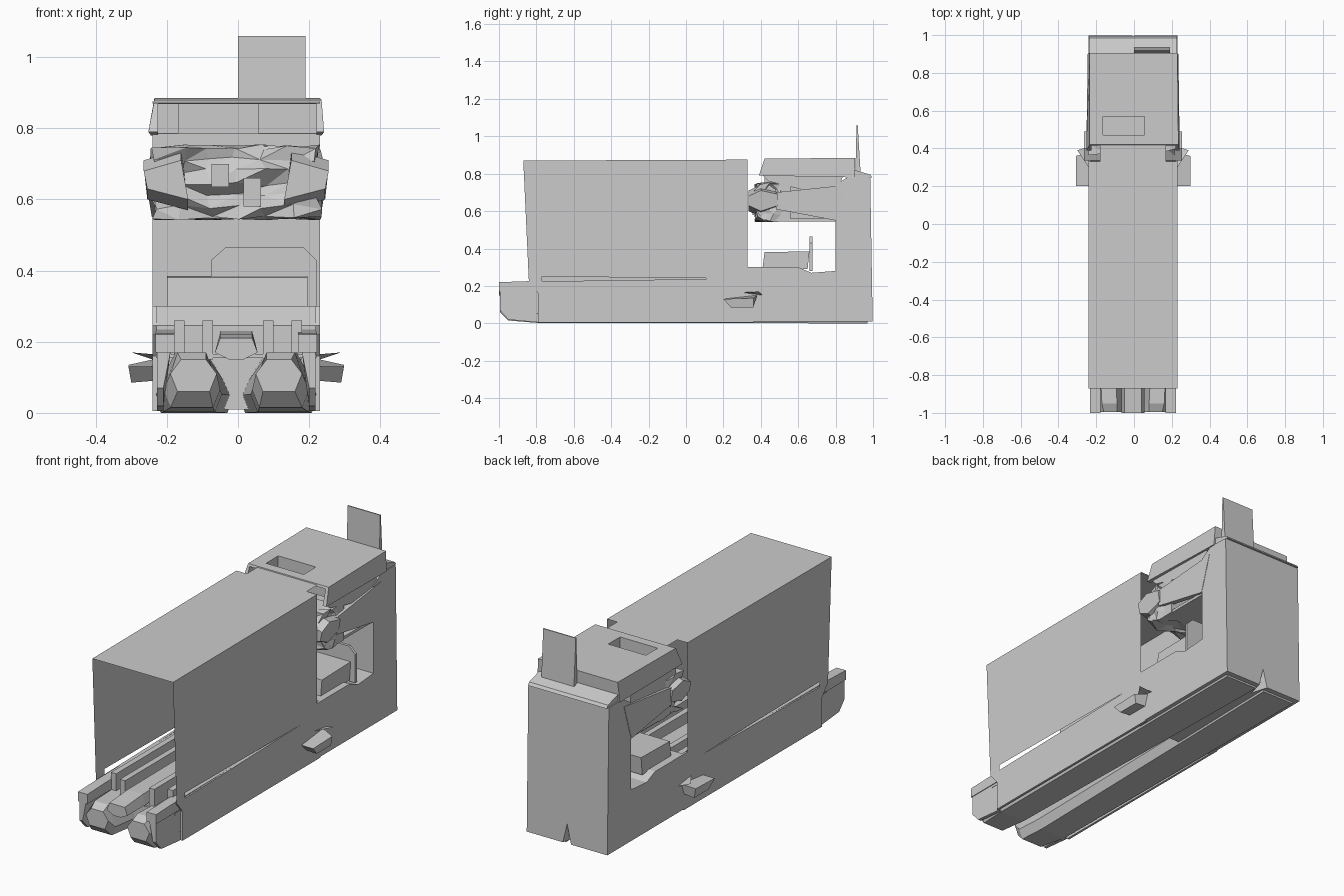
import bpy, bmesh, random
from mathutils import Vector

random.seed(4)
cube = bpy.data.objects.get("Cube")
if cube:
    bpy.data.objects.remove(cube, do_unlink=True)

grey = bpy.data.materials.new("plain_grey")
grey.use_nodes = True
tone = (0.6, 0.6, 0.6, 1)
grey.diffuse_color = tone
grey.node_tree.nodes["Principled BSDF"].inputs["Base Color"].default_value = tone

LEFT, RIGHT = 0.23, -0.24
SIDES = (("right", RIGHT, -1), ("left", LEFT, 1))


def mesh(name, verts, faces, solid=True):
    me = bpy.data.meshes.new(name)
    me.from_pydata(verts, [], faces)
    if solid:
        bm = bmesh.new()
        bm.from_mesh(me)
        bmesh.ops.recalc_face_normals(bm, faces=bm.faces)
        bm.to_mesh(me)
        bm.free()
    me.materials.append(grey)
    ob = bpy.data.objects.new(name, me)
    bpy.context.collection.objects.link(ob)
    return ob


def loft(name, rings, caps=True):
    """Skin a row of matching cross-sections."""
    n = len(rings[0])
    verts = [v for r in rings for v in r]
    faces = [(k * n + i, k * n + (i + 1) % n, (k + 1) * n + (i + 1) % n, (k + 1) * n + i)
             for k in range(len(rings) - 1) for i in range(n)]
    if caps:
        faces += [tuple(range(n)), tuple(range(len(verts) - n, len(verts)))]
    return mesh(name, verts, faces)


def prism(name, outline, x0, x1):
    """Extrude a (y, z) outline across x."""
    return loft(name, [[(x, y, z) for y, z in outline] for x in (x0, x1)])


def box(name, x0, x1, y0, y1, z0, z1):
    return prism(name, [(y0, z0), (y1, z0), (y1, z1), (y0, z1)], x0, x1)


def panel(name, verts):
    return mesh(name, verts, [tuple(range(len(verts)))], False)


def cut(ob, cutter):
    cutter.hide_render = True
    cutter.hide_viewport = True
    mod = ob.modifiers.new("cut", "BOOLEAN")
    mod.operation = "DIFFERENCE"
    mod.solver = "EXACT"
    mod.object = cutter


# Cargo cover: thin roof and walls, open at both ends and below
panel("cover_roof", [(RIGHT, -0.87, 0.87), (LEFT, -0.87, 0.87), (LEFT, 0.33, 0.875), (0.17, 0.33, 0.875),
                     (0.17, 0.43, 0.875), (-0.18, 0.43, 0.875), (-0.18, 0.33, 0.875), (RIGHT, 0.33, 0.875)])
wall = [(-0.87, 0.87), (-0.84, 0.22), (-0.77, 0.22), (-0.77, 0.25), (0.2, 0.24), (0.33, 0.24), (0.33, 0.875)]
for side, x, s in SIDES:
    panel("cover_wall_" + side, [(x, y, z) for y, z in wall])

# Chassis sides
skirt = [(-0.79, 0.005), (0.36, 0.005), (0.36, 0.3), (0.33, 0.3), (0.3, 0.245), (0.2, 0.24), (-0.84, 0.22), (-0.79, 0.16)]
for side, x, s in SIDES:
    prism("chassis_side_" + side, skirt, x, x - s * 0.012)


# Lower rails with chamfered noses, spreading toward the rear
def rail_ring(s, y, inner, outer, low, high, crown):
    mid = (inner + outer) / 2
    pts = [(inner + 0.02, low), (outer - 0.02, low), (outer, low + 0.05),
           (mid + crown, high), (mid - crown, high), (inner, low + 0.05)]
    return [(s * x - 0.005, y, z) for x, z in pts]


for side, x, s in SIDES:
    loft("lower_rail_" + side, [
        rail_ring(s, -0.995, 0.055, 0.185, 0.06, 0.15, 0.035),
        rail_ring(s, -0.95, 0.045, 0.205, 0.015, 0.17, 0.04),
        rail_ring(s, -0.79, 0.04, 0.225, 0.002, 0.17, 0.04),
        rail_ring(s, 0.97, 0.005, 0.232, 0.0, 0.17, 0.04)])
    # Outer deck bars and narrow ribs on the rails
    prism("deck_bar_" + side, [(-1, 0.17), (0.32, 0.17), (0.32, 0.235), (-0.85, 0.225), (-1, 0.22)],
          x - s * 0.008, x - s * 0.062)
    box("deck_rib_" + side, s * 0.07, s * 0.1, -0.84, 0.32, 0.15, 0.26)
    box("inner_rib_" + side, s * 0.15, s * 0.18, -0.8, 0.32, 0.15, 0.26)
    # Outer nose cheeks
    loft("nose_cheek_" + side, [
        [(x - s * a, y, z) for a, z in ((0.012, 0.17), (0.05, 0.17), (0.03, low), (0.012, low))]
        for y, low in ((-0.995, 0.07), (-0.95, 0.02), (-0.79, 0.005))])

# Centre deck bar with a stepped top
loft("centre_deck_bar", [[(x - 0.005, y, z) for x, z in
      ((-0.06, 0.17), (-0.02, 0.15), (0.02, 0.15), (0.06, 0.17), (0.045, top), (-0.045, top))]
     for y, top in ((-1, 0.21), (-0.85, 0.222), (0.32, 0.23))])
box("deck_floor", RIGHT + 0.01, LEFT - 0.01, -0.84, 0.36, 0.155, 0.165)

# Cab body: floor, rear block and side opening in one profile
body = [(0.3, 0.01), (0.998, 0.01), (0.985, 0.78), (0.87, 0.785), (0.8, 0.74),
        (0.8, 0.28), (0.67, 0.27), (0.6, 0.3), (0.36, 0.3), (0.3, 0.245)]
cab = prism("cab_body", body, RIGHT, LEFT)
notch = loft("rear_notch_cutter", [[(-0.045, 1.03, -0.02), (0.035, 1.03, -0.02), (-0.005, 1.03, 0.15)],
                                   [(-0.007, 0.9, -0.02), (-0.003, 0.9, -0.02), (-0.005, 0.9, 0.01)]])
cut(cab, notch)

# Cab roof shell with folded sides, sloping rear and a hatch well
roof = loft("cab_roof", [
    [(RIGHT + 0.005, 0.42, 0.88), (LEFT + 0.005, 0.42, 0.88), (LEFT, 0.905, 0.885), (RIGHT + 0.005, 0.905, 0.885)],
    [(RIGHT - 0.012, 0.39, 0.79), (LEFT + 0.012, 0.39, 0.79), (LEFT + 0.005, 0.9, 0.78), (RIGHT - 0.005, 0.9, 0.78)]])
cut(roof, box("hatch_cutter", -0.165, 0.055, 0.47, 0.57, 0.8, 0.95))
hollow = box("roof_hollow_cutter", -0.225, 0.22, 0.3, 0.88, 0.7, 0.868)
cut(roof, hollow)
box("hatch_well_floor", -0.165, 0.055, 0.47, 0.57, 0.785, 0.79)
for name, dims in (("front", (-0.165, 0.055, 0.467, 0.47)), ("rear", (-0.165, 0.055, 0.57, 0.573)),
                   ("right", (-0.168, -0.165, 0.47, 0.57)), ("left", (0.055, 0.058, 0.47, 0.57))):
    box("hatch_well_" + name, *dims, 0.785, 0.875)
prism("rear_roof_lip", [(0.88, 0.78), (0.995, 0.78), (0.985, 0.795), (0.9, 0.82)], -0.235, 0.225)
prism("raised_flap", [(0.905, 0.78), (0.935, 0.78), (0.918, 1.06), (0.912, 1.06)], 0.0, 0.19)

# Upper side panels beside the opening; the left one stops higher
panel("upper_panel_right", [(RIGHT + 0.005, y, z) for y, z in
      ((0.42, 0.8), (0.42, 0.62), (0.47, 0.55), (0.8, 0.55), (0.8, 0.78))])
panel("upper_panel_left", [(LEFT - 0.005, y, z) for y, z in ((0.4, 0.8), (0.44, 0.76), (0.8, 0.67), (0.84, 0.79))])
for side, x, s in SIDES:
    loft("hinge_wedge_" + side, [
        [(x - s * 0.02, 0.48, 0.61), (x + s * 0.012, 0.48, 0.61), (x + s * 0.012, 0.48, 0.7), (x - s * 0.02, 0.48, 0.7)],
        [(x - s * 0.02, 0.8, 0.55), (x + s * 0.002, 0.8, 0.55), (x + s * 0.002, 0.86, 0.74), (x - s * 0.02, 0.86, 0.74)]])
    # Faceted end bracket
    loft("bracket_" + side, [[(x + s * a, y, z) for a, z in ((-0.1, lo), (0.015, lo + 0.03), (0.025, hi - 0.03), (-0.08, hi))]
                             for y, lo, hi in ((0.335, 0.6, 0.71), (0.4, 0.57, 0.74), (0.49, 0.6, 0.72))])

# Dashboard: a jagged, faceted block across the cab
dash = box("dashboard", -0.235, 0.225, 0.4, 0.56, 0.545, 0.745)
bm = bmesh.new()
bm.from_mesh(dash.data)
bmesh.ops.subdivide_edges(bm, edges=bm.edges[:], cuts=5, use_grid_fill=True)
for v in bm.verts:
    if v.co.y < 0.5:
        v.co += Vector((random.uniform(-0.012, 0.012), random.uniform(-0.04, 0.03), random.uniform(-0.006, 0.01)))
bmesh.ops.triangulate(bm, faces=bm.faces[:])
bm.to_mesh(dash.data)
bm.free()
box("gauge_box", -0.075, -0.025, 0.355, 0.45, 0.635, 0.7)
box("lower_gauge_box", 0.015, 0.065, 0.355, 0.45, 0.58, 0.66)
box("dashboard_shelf", -0.23, 0.22, 0.55, 0.8, 0.545, 0.56)

# Seat and its chamfered backrest
prism("seat", [(0.41, 0.3), (0.65, 0.29), (0.66, 0.385), (0.42, 0.38)], -0.2, 0.195)
loft("seat_back", [[(x, y, z) for x, z in ((-0.075, 0.28), (0.22, 0.28), (0.22, 0.43), (0.185, top), (-0.035, top), (-0.075, 0.43))]
                   for y, top in ((0.66, 0.465), (0.675, 0.465))])

# Step brackets low on each side
for side, x, s in SIDES:
    loft("side_step_" + side, [
        [(x, 0.2, 0.13), (x, 0.38, 0.15), (x, 0.36, 0.09), (x, 0.24, 0.09)],
        [(x + s * 0.068, 0.2, 0.13), (x + s * 0.068, 0.36, 0.135), (x + s * 0.06, 0.36, 0.085), (x + s * 0.06, 0.24, 0.085)]])
    panel("step_fin_" + side, [(x, 0.3, 0.165), (x + s * 0.06, 0.39, 0.17), (x, 0.41, 0.15)])
